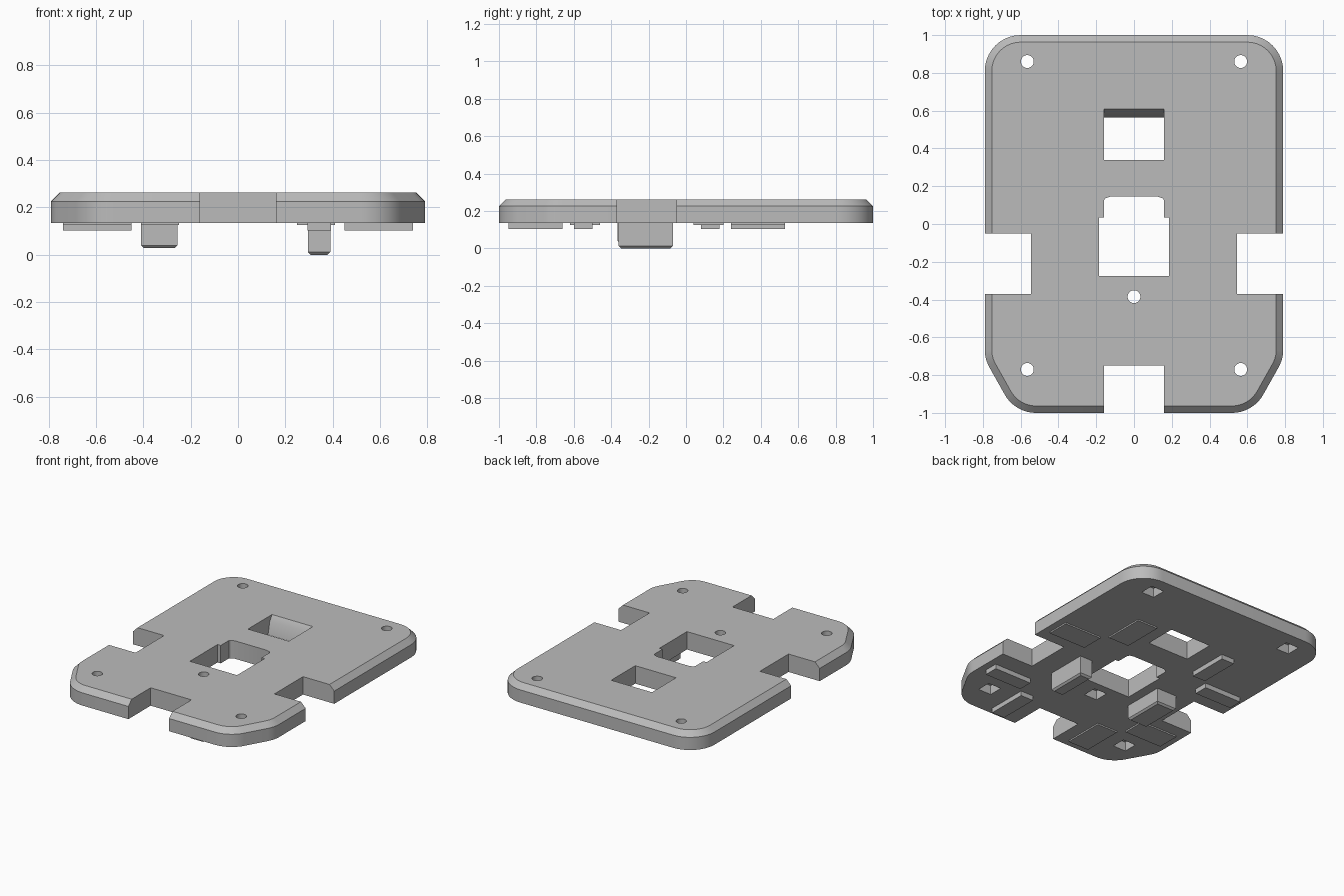
import bpy, bmesh, math
from mathutils import Vector

if "Cube" in bpy.data.objects:
    bpy.data.objects.remove(bpy.data.objects["Cube"], do_unlink=True)

gray = bpy.data.materials.new("light gray plastic")
gray.use_nodes = True
gray.diffuse_color = (0.5, 0.5, 0.5, 1)
gray.node_tree.nodes["Principled BSDF"].inputs["Base Color"].default_value = gray.diffuse_color

BOTTOM, SHOULDER, TOP, CHAMFER = 0.135, 0.225, 0.262, 0.037


def loft(name, rings):
    """Solid skinned through rings of matching points, capped at both ends."""
    bm = bmesh.new()
    loops = [[bm.verts.new(p) for p in ring] for ring in rings]
    n = len(loops[0])
    for a, b in zip(loops, loops[1:]):
        for i in range(n):
            j = (i + 1) % n
            bm.faces.new((a[i], a[j], b[j], b[i]))
    bm.faces.new(loops[0][::-1])
    bm.faces.new(loops[-1])
    bmesh.ops.recalc_face_normals(bm, faces=bm.faces)
    mesh = bpy.data.meshes.new(name)
    bm.to_mesh(mesh)
    bm.free()
    mesh.materials.append(gray)
    obj = bpy.data.objects.new(name, mesh)
    bpy.context.collection.objects.link(obj)
    return obj


def prism(name, points, z0, z1):
    return loft(name, [[(x, y, z) for x, y in points] for z in (z0, z1)])


def rect(x0, x1, y0, y1):
    return [(x0, y0), (x1, y0), (x1, y1), (x0, y1)]


def circle(cx, cy, r, n=32):
    steps = [2 * math.pi * i / n for i in range(n)]
    return [(cx + r * math.cos(a), cy + r * math.sin(a)) for a in steps]


def rounded(corners, radius, inset=0, steps=10):
    """Counter-clockwise polygon with arcs at its corners, optionally inset."""
    pts = []
    for i, corner in enumerate(corners):
        p, q, r = Vector(corners[i - 1]), Vector(corner), Vector(corners[(i + 1) % len(corners)])
        d0, d1 = (q - p).normalized(), (r - q).normalized()
        turn = d0.angle(d1)
        inward = Vector((-d0.y, d0.x))
        centre = q - d0 * radius * math.tan(turn / 2) + inward * radius
        start = math.atan2(-inward.y, -inward.x)
        for k in range(steps + 1):
            a = start + turn * k / steps
            pts.append(centre + Vector((math.cos(a), math.sin(a))) * (radius - inset))
    return pts


def cut(target, cutter):
    mod = target.modifiers.new("cut", "BOOLEAN")
    mod.operation, mod.solver, mod.object = "DIFFERENCE", "EXACT", cutter
    bpy.context.view_layer.objects.active = target
    bpy.ops.object.modifier_apply(modifier=mod.name)
    bpy.data.objects.remove(cutter, do_unlink=True)


# Base plate with chamfered upper rim
half = [(0.63, -1), (0.79, -0.715), (0.79, 1)]
corners = half + [(-x, y) for x, y in reversed(half)]
outer = rounded(corners, 0.19)
inner = rounded(corners, 0.19, CHAMFER)
plate = loft("base_plate", [[(x, y, z) for x, y in pts] for pts, z in
                            ((outer, BOTTOM), (outer, SHOULDER), (inner, TOP))])

# Edge notches
cut(plate, prism("front_notch", rect(-0.16, 0.16, -1.2, -0.75), 0, 0.4))
for s in (-1, 1):
    x0, x1 = sorted((s * 0.545, s))
    cut(plate, prism("side_notch", rect(x0, x1, -0.37, -0.05), 0, 0.4))

# Rear window with a sloping back wall
profile = [(0.34, 0.1), (0.565, 0.1), (0.565, BOTTOM), (0.585, 0.225),
           (0.61, TOP), (0.61, 0.3), (0.34, 0.3)]
cut(plate, loft("rear_window", [[(x, y, z) for y, z in profile] for x in (-0.16, 0.16)]))

# Centre window, stepped narrower with softened rear corners
side = [(0.185, -0.275), (0.185, 0.035), (0.16, 0.035), (0.16, 0.125), (0.15, 0.137), (0.125, 0.145)]
cut(plate, prism("centre_window", side + [(-x, y) for x, y in reversed(side)], 0, 0.4))

# Screw holes with square nut pockets underneath
screws = [(s * 0.565, y) for s in (-1, 1) for y in (0.86, -0.77)] + [(0, -0.385)]
for x, y in screws:
    cut(plate, prism("screw_hole", circle(x, y, 0.034), 0, 0.4))
    cut(plate, prism("nut_pocket", rect(x - 0.05, x + 0.05, y - 0.05, y + 0.05), 0.1, 0.2))

bpy.ops.object.select_all(action="DESELECT")
plate.select_set(True)
bpy.context.view_layer.objects.active = plate
bpy.ops.object.shade_smooth_by_angle(angle=math.radians(25))


# Underside locating bars on one diagonal, thin landing pads on the other
def slab(name, x, y, w, d, z):
    return prism(name, rect(x - w / 2, x + w / 2, y - d / 2, y + d / 2), z, BOTTOM)


LONG, BAR, PAD = 0.29, 0.10, 0.16
for s, tag in ((1, "left"), (-1, "right")):
    bar_y, pad_y = ((-0.55, -0.805), (0.12, 0.385)) if s > 0 else ((0.13, 0.385), (-0.54, -0.805))
    slab(tag + "_cross_bar", s * 0.595, bar_y[0], LONG, BAR, 0.102)
    slab(tag + "_long_bar", s * 0.343, bar_y[1], BAR, LONG, 0.102)
    slab(tag + "_cross_pad", s * 0.595, pad_y[0], LONG, PAD, 0.125)
    slab(tag + "_long_pad", s * 0.33, pad_y[1], PAD, LONG, 0.125)


# Underside posts with chamfered tips
def post(name, x0, x1, y0, y1, z, c=0.012):
    tip = rect(x0 + c, x1 - c, y0 + c, y1 - c)
    body = rect(x0, x1, y0, y1)
    loft(name, [[(x, y, h) for x, y in pts] for pts, h in
                ((tip, z), (body, z + c), (body, BOTTOM))])


post("left_post", 0.295, 0.39, -0.36, -0.07, 0)
post("right_post", -0.41, -0.255, -0.365, -0.07, 0.028)
